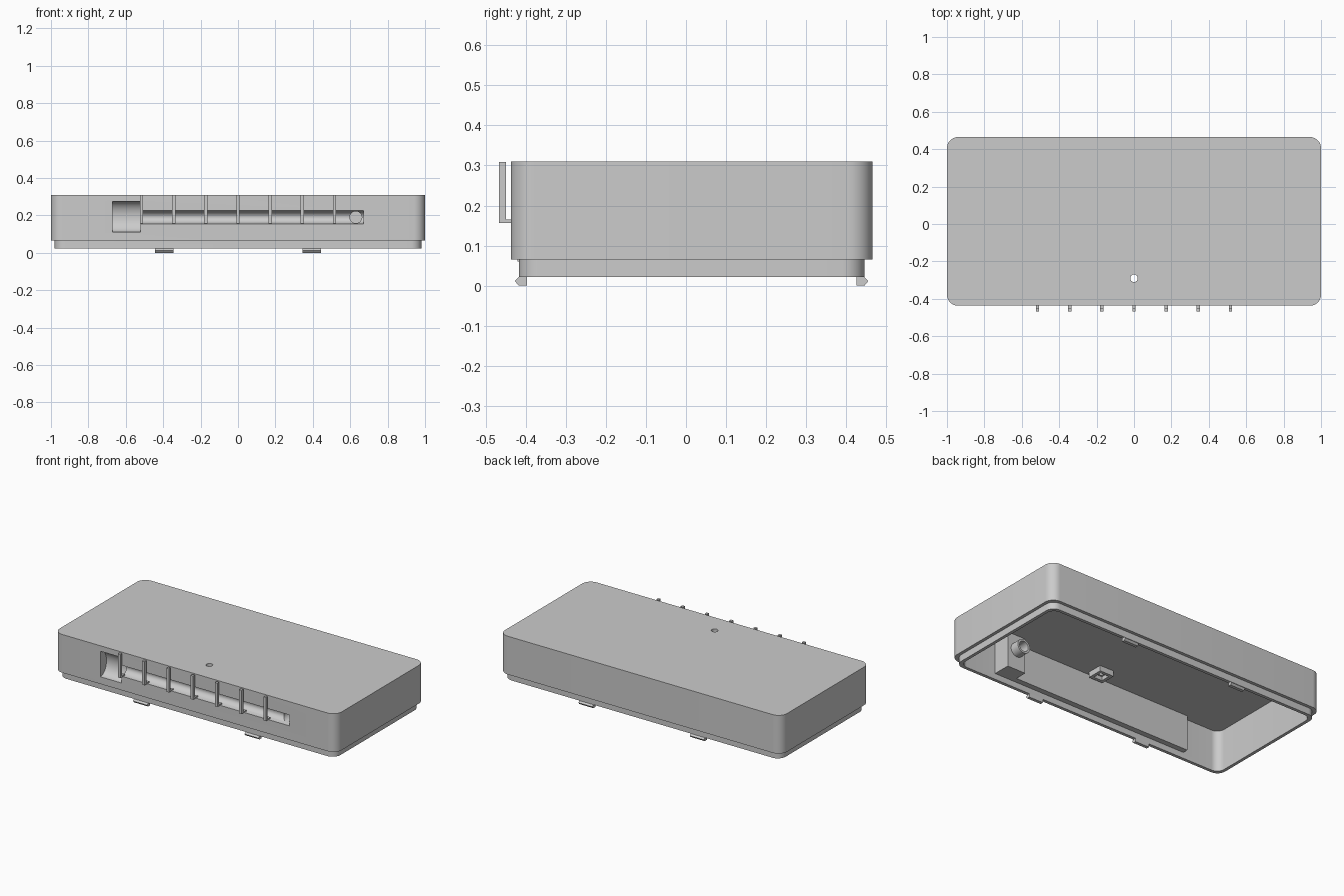
import bpy, bmesh, math
from mathutils import Matrix, Vector

if "Cube" in bpy.data.objects:
    bpy.data.objects.remove(bpy.data.objects["Cube"], do_unlink=True)

grey = bpy.data.materials.new("plain grey plastic")
grey.use_nodes = True
grey.diffuse_color = (0.6, 0.6, 0.6, 1)
grey.node_tree.nodes["Principled BSDF"].inputs["Base Color"].default_value = (0.6, 0.6, 0.6, 1)

FRONT, BACK = -0.437, 0.465
MID = (FRONT + BACK) / 2


def finish(name, bm):
    bmesh.ops.recalc_face_normals(bm, faces=bm.faces)
    mesh = bpy.data.meshes.new(name)
    bm.to_mesh(mesh)
    bm.free()
    mesh.materials.append(grey)
    obj = bpy.data.objects.new(name, mesh)
    bpy.context.collection.objects.link(obj)
    return obj


def add_box(bm, x, y, z):
    """Box from (min, max) pairs."""
    lo, hi = Vector((x[0], y[0], z[0])), Vector((x[1], y[1], z[1]))
    m = Matrix.Translation((lo + hi) / 2) @ Matrix.Diagonal((*(hi - lo), 1))
    bmesh.ops.create_cube(bm, size=1, matrix=m)


def box(name, x, y, z):
    bm = bmesh.new()
    add_box(bm, x, y, z)
    return finish(name, bm)


def rod(name, centre, radius, length, axis, squash=1.0):
    """Cylinder along an axis; squash scales its y radius."""
    turn = {"X": Matrix.Rotation(math.pi / 2, 4, "Y"),
            "Y": Matrix.Rotation(math.pi / 2, 4, "X"), "Z": Matrix()}[axis]
    bm = bmesh.new()
    bmesh.ops.create_cone(bm, cap_ends=True, segments=48, radius1=radius, radius2=radius,
                          depth=length, matrix=Matrix.Translation(centre)
                          @ Matrix.Diagonal((1, squash, 1, 1)) @ turn)
    return finish(name, bm)


def combine(target, tool, operation):
    mod = target.modifiers.new(tool.name, "BOOLEAN")
    mod.operation, mod.object, mod.solver = operation, tool, "EXACT"
    bpy.context.view_layer.objects.active = target
    bpy.ops.object.modifier_apply(modifier=mod.name)
    bpy.data.objects.remove(tool, do_unlink=True)


def rounded_ring(bm, inset, radius, z, steps=10):
    hx, hy = 1 - inset, (BACK - FRONT) / 2 - inset
    verts = []
    for q, (sx, sy) in enumerate([(1, 1), (-1, 1), (-1, -1), (1, -1)]):
        for i in range(steps + 1):
            a = (q + i / steps) * math.pi / 2
            verts.append(bm.verts.new((sx * (hx - radius) + radius * math.cos(a),
                                       MID + sy * (hy - radius) + radius * math.sin(a), z)))
    return verts


# Hollow lid with a stepped lip, open underneath
bm = bmesh.new()
levels = [(0, 0.06, 0.31), (0, 0.06, 0.065), (0.02, 0.055, 0.065),
          (0.02, 0.055, 0.022), (0.04, 0.05, 0.022), (0.04, 0.05, 0.285)]
rings = [rounded_ring(bm, *level) for level in levels]
for a, b in zip(rings, rings[1:]):
    for i in range(len(a)):
        j = (i + 1) % len(a)
        bm.faces.new((a[i], a[j], b[j], b[i]))
bm.faces.new(rings[0])
bm.faces.new(rings[-1])
shell = finish("enclosure_lid", bm)

# Inner housings behind the front wall and under the top hole
combine(shell, box("channel_housing", (-0.7, 0.7), (-0.42, -0.362), (0.06, 0.295)), "UNION")
combine(shell, box("cable_block", (0.57, 0.7), (-0.41, -0.285), (0.06, 0.295)), "UNION")
combine(shell, rod("cable_spout", (0.63, -0.27, 0.19), 0.045, 0.09, "Y"), "UNION")
combine(shell, box("button_guide", (-0.05, 0.05), (-0.34, -0.24), (0.25, 0.295)), "UNION")

# Grooves, pocket and holes
cuts = [
    rod("channel_cutter", (0.075, FRONT, 0.19), 0.035, 1.19, "X", 1.4),
    rod("pocket_cutter", (-0.595, FRONT, 0.193), 0.082, 0.15, "X", 0.75),
    rod("cable_cutter", (0.63, -0.33, 0.19), 0.032, 0.3, "Y"),
    box("guide_cutter", (-0.03, 0.03), (-0.32, -0.26), (0.2, 0.275)),
    rod("button_cutter", (0, -0.29, 0.29), 0.02, 0.1, "Z"),
]
for cut in cuts:
    combine(shell, cut, "DIFFERENCE")

bpy.ops.object.select_all(action="DESELECT")
shell.select_set(True)
bpy.context.view_layer.objects.active = shell
bpy.ops.object.shade_smooth_by_angle(angle=math.radians(30))

# Row of L-shaped retaining hooks over the channel
for n in range(-3, 4):
    x = n * 0.172
    bm = bmesh.new()
    add_box(bm, (x - 0.009, x + 0.009), (-0.467, -0.449), (0.157, 0.309))
    add_box(bm, (x - 0.009, x + 0.009), (-0.449, -0.42), (0.157, 0.165))
    finish("retaining_hook", bm)

# Snap clips with a pointed outer edge under the lip
for wall, out in ((FRONT + 0.02, -1), (BACK - 0.02, 1)):
    profile = [(-0.02, 0), (0, 0), (0.01, 0.012), (0, 0.022), (0, 0.026), (-0.02, 0.026)]
    for x in (-0.395, 0.395):
        bm = bmesh.new()
        face = bm.faces.new([bm.verts.new((x - 0.05, wall + out * d, z)) for d, z in profile])
        new = bmesh.ops.extrude_face_region(bm, geom=[face])["geom"]
        bmesh.ops.translate(bm, vec=(0.1, 0, 0),
                            verts=[v for v in new if isinstance(v, bmesh.types.BMVert)])
        finish("snap_clip", bm)
